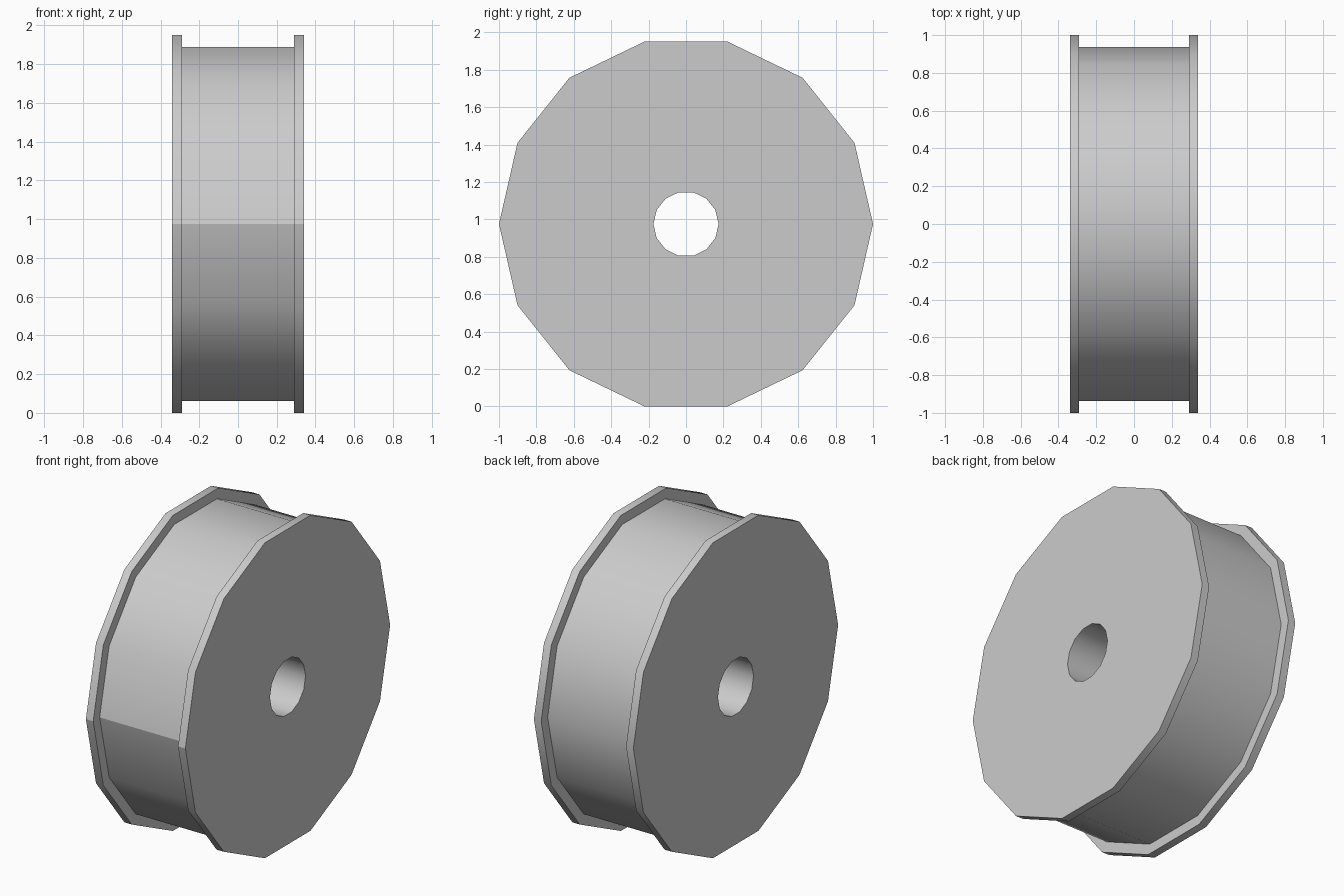
import bpy, bmesh, math

cube = bpy.data.objects.get("Cube")
if cube:
    bpy.data.objects.remove(cube, do_unlink=True)

SIDES = 14
RIM, DRUM, BORE = 1.0, 0.937, 0.174
OUT, IN = 0.34, 0.29
CENTRE = RIM * math.cos(math.pi / SIDES)

grey = bpy.data.materials.new("light grey")
grey.use_nodes = True
grey.diffuse_color = (0.6, 0.6, 0.6, 1)
grey.node_tree.nodes["Principled BSDF"].inputs["Base Color"].default_value = (0.6, 0.6, 0.6, 1)

# Closed half section (x, radius): bore, flange, drum, flange
half = [(OUT, BORE), (OUT, RIM), (IN, RIM), (IN, DRUM)]
profile = [(-x, r) for x, r in half] + half[::-1]

# Turn the section around the x axis
bm = bmesh.new()
rings = []
for k in range(SIDES):
    a = 2 * math.pi * k / SIDES
    rings.append([bm.verts.new((x, r * math.cos(a), CENTRE + r * math.sin(a)))
                  for x, r in profile])
n = len(profile)
for k in range(SIDES):
    a, b = rings[k], rings[(k + 1) % SIDES]
    for i in range(n):
        j = (i + 1) % n
        bm.faces.new((a[i], a[j], b[j], b[i])).smooth = True
bmesh.ops.recalc_face_normals(bm, faces=bm.faces)

# Keep the section corners and the front seam crisp
for e in bm.edges:
    on_seam = all(v.co.y < -0.9 and abs(v.co.z - CENTRE) < 0.01 for v in e.verts)
    e.smooth = e.calc_face_angle() < math.radians(30) and not on_seam

mesh = bpy.data.meshes.new("flanged_wheel")
bm.to_mesh(mesh)
bm.free()
mesh.materials.append(grey)
wheel = bpy.data.objects.new("flanged_wheel", mesh)
bpy.context.collection.objects.link(wheel)
